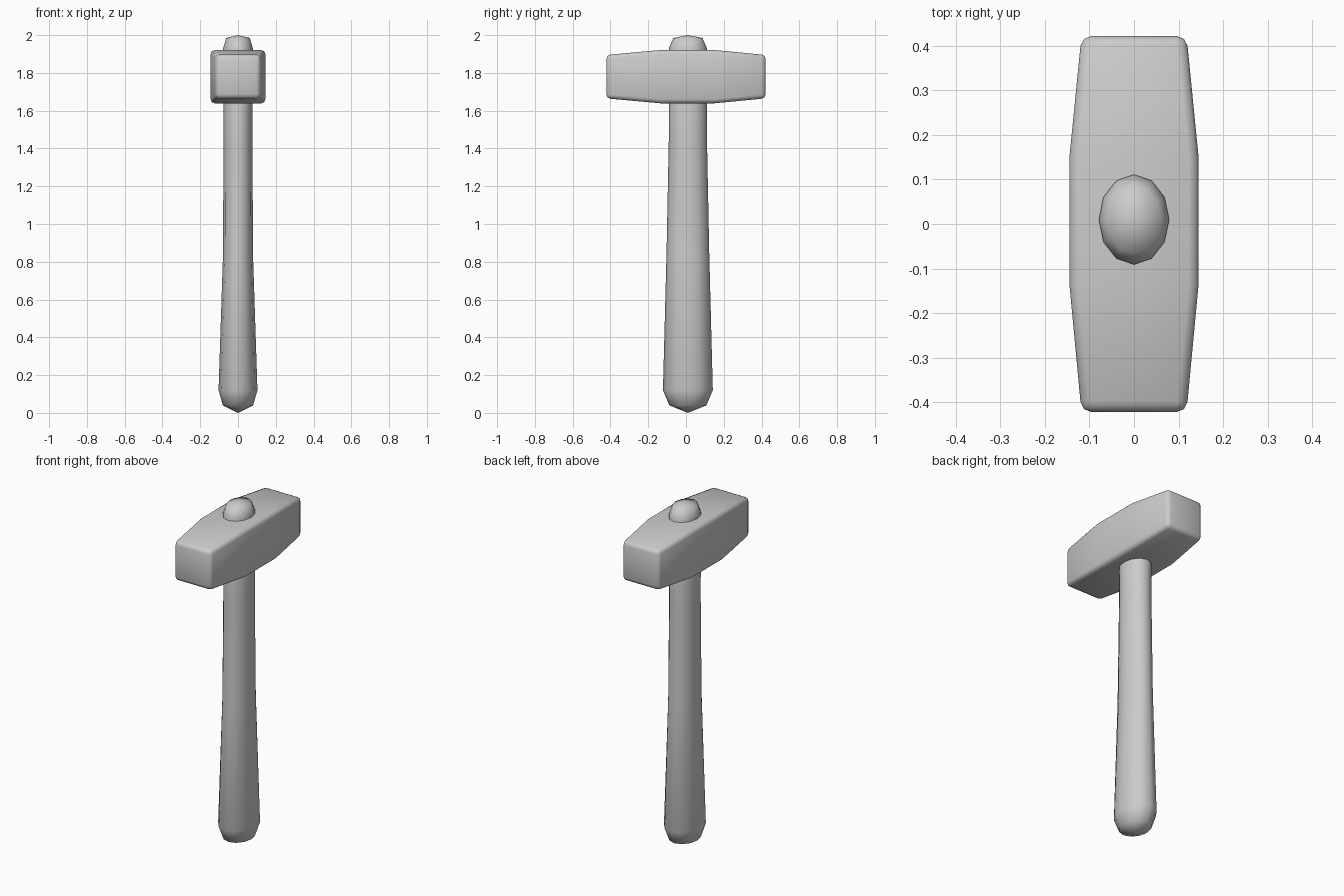
import bpy
from math import cos, sin, pi

if "Cube" in bpy.data.objects:
    bpy.data.objects.remove(bpy.data.objects["Cube"])

grey = bpy.data.materials.new("plain_grey")
grey.use_nodes = True
colour = (0.6, 0.6, 0.6, 1)
grey.diffuse_color = colour
grey.node_tree.nodes["Principled BSDF"].inputs["Base Color"].default_value = colour


def loft(name, rings, tips=None):
    """Skin a list of equal rings; close with end faces or with two pole points."""
    n = len(rings[0])
    verts = [p for ring in rings for p in ring]
    faces = [(k * n + i, k * n + (i + 1) % n, (k + 1) * n + (i + 1) % n, (k + 1) * n + i)
             for k in range(len(rings) - 1) for i in range(n)]
    last = (len(rings) - 1) * n
    if tips:
        low, high = len(verts), len(verts) + 1
        verts += tips
        for i in range(n):
            j = (i + 1) % n
            faces += [(low, j, i), (high, last + i, last + j)]
    else:
        faces += [tuple(reversed(range(n))), tuple(range(last, last + n))]
    mesh = bpy.data.meshes.new(name)
    mesh.from_pydata(verts, [], faces)
    mesh.polygons.foreach_set("use_smooth", [True] * len(mesh.polygons))
    mesh.materials.append(grey)
    obj = bpy.data.objects.new(name, mesh)
    bpy.context.collection.objects.link(obj)
    return obj


# Handle: twelve-sided oval, swelling towards a rounded butt
SIDES = 12
profile = [  # height, half width, half depth
    (0.04, 0.08, 0.098), (0.12, 0.103, 0.132), (0.85, 0.079, 0.113),
    (1.45, 0.077, 0.101), (1.93, 0.079, 0.101), (1.985, 0.062, 0.077)]
centre_y = 0.01
rings = [[(rx * cos(2 * pi * i / SIDES), centre_y + ry * sin(2 * pi * i / SIDES), z)
          for i in range(SIDES)] for z, rx, ry in profile]
loft("handle", rings, [(0, centre_y, 0), (0, centre_y, 2)])

# Head: square bar tapering to both striking faces
head_z = 1.78
stations = [(-0.422, 0.118, 0.115), (-0.135, 0.145, 0.141),
            (0.15, 0.145, 0.141), (0.422, 0.118, 0.115)]
rings = [[(sx * hx, y, head_z + sz * hz)
          for sx, sz in ((-1, -1), (-1, 1), (1, 1), (1, -1))]
         for y, hx, hz in stations]
head = loft("hammer_head", rings)

# Chamfer the long corners and the rims of the faces
bevel = head.modifiers.new("chamfer", "BEVEL")
bevel.width = 0.022
bevel.segments = 2
bevel.limit_method = "ANGLE"
bevel.angle_limit = pi / 6

# Make every surface face outwards
import bmesh
for obj in (bpy.data.objects["handle"], head):
    bm = bmesh.new()
    bm.from_mesh(obj.data)
    bmesh.ops.recalc_face_normals(bm, faces=bm.faces)
    bm.to_mesh(obj.data)
    bm.free()
